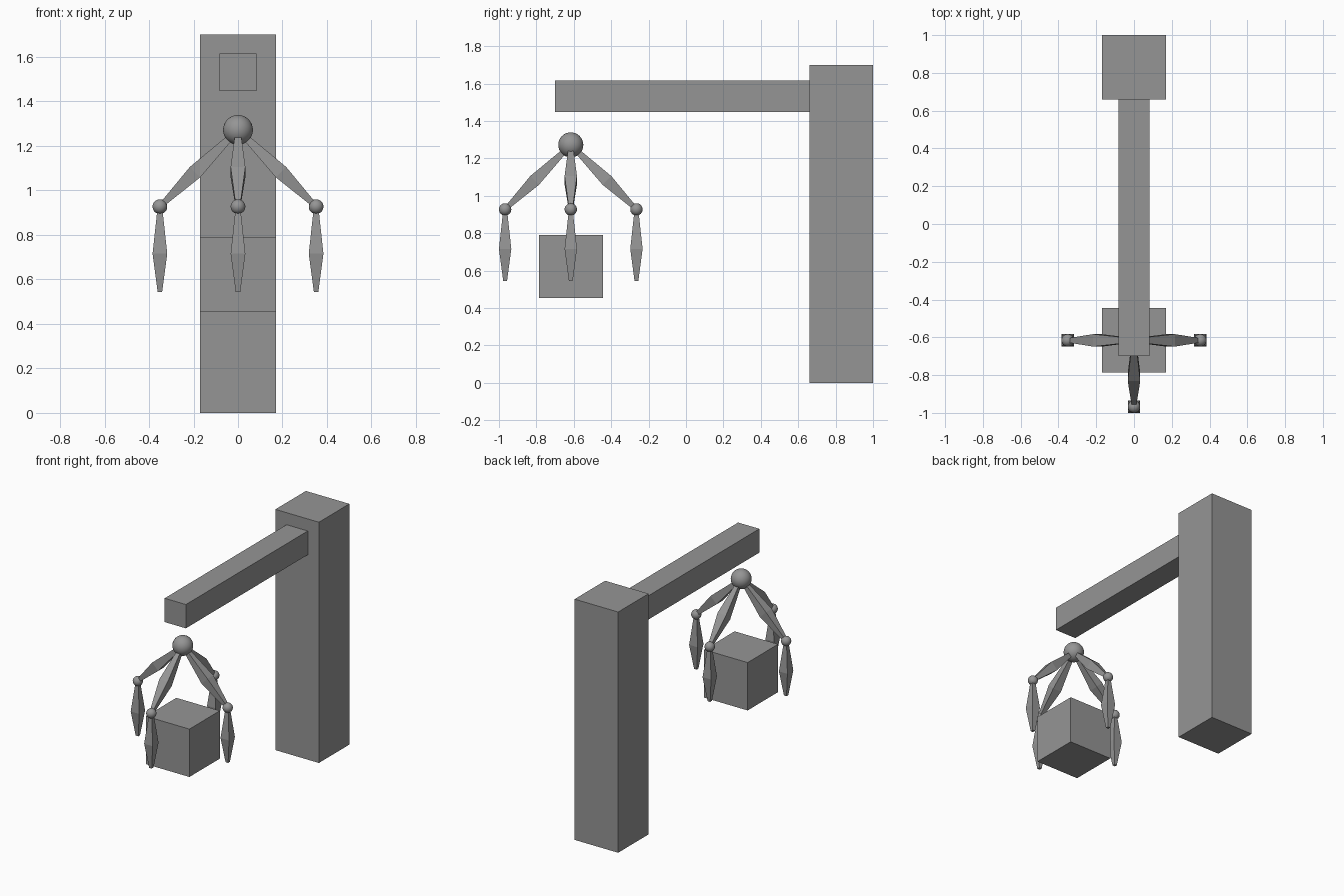
import bpy, bmesh, math
from mathutils import Vector

if "Cube" in bpy.data.objects:
    bpy.data.objects.remove(bpy.data.objects["Cube"])

gray = bpy.data.materials.new("plain gray")
gray.diffuse_color = (0.3, 0.3, 0.3, 1)
gray.use_nodes = True
gray.node_tree.nodes["Principled BSDF"].inputs["Base Color"].default_value = gray.diffuse_color


def box(name, lo, hi):
    lo, hi = Vector(lo), Vector(hi)
    bpy.ops.mesh.primitive_cube_add(size=1, location=(lo + hi) / 2)
    ob = bpy.context.object
    ob.name = name
    ob.scale = hi - lo
    ob.data.materials.append(gray)


def ball(name, pos, radius):
    bpy.ops.mesh.primitive_uv_sphere_add(segments=32, ring_count=16, radius=radius, location=pos)
    ob = bpy.context.object
    ob.name = name
    bpy.ops.object.shade_smooth()
    ob.data.materials.append(gray)


def spindle(name, start, end, side, widest=0.55, tip=0.01, belly=0.033):
    """Four-sided bar, thin at both ends and thick near the middle."""
    start, end, side = Vector(start), Vector(end), Vector(side)
    other = (end - start).normalized().cross(side)
    bm = bmesh.new()
    rings = []
    for t, r in ((0, tip), (widest, belly), (1, tip)):
        c = start.lerp(end, t)
        rings.append([bm.verts.new(c + side * a * r + other * b * r)
                      for a, b in ((-1, -1), (1, -1), (1, 1), (-1, 1))])
    for low, high in zip(rings, rings[1:]):
        for i in range(4):
            j = (i + 1) % 4
            bm.faces.new((low[i], low[j], high[j], high[i]))
    bm.faces.new(rings[0])
    bm.faces.new(rings[-1])
    bmesh.ops.recalc_face_normals(bm, faces=bm.faces)
    mesh = bpy.data.meshes.new(name)
    bm.to_mesh(mesh)
    bm.free()
    mesh.materials.append(gray)
    bpy.context.collection.objects.link(bpy.data.objects.new(name, mesh))


# Crane frame and the lifted load
box("pillar", (-0.17, 0.66, 0), (0.17, 1.0, 1.70))
box("beam", (-0.083, -0.70, 1.447), (0.083, 0.66, 1.615))
box("load_cube", (-0.17, -0.785, 0.453), (0.17, -0.445, 0.791))

# Claw: hub with four jointed fingers
hub = Vector((0, -0.616, 1.272))
ball("claw_hub", hub, 0.067)
for i, label in enumerate(("right", "back", "left", "front")):
    a = i * math.pi / 2
    out = Vector((round(math.cos(a)), round(math.sin(a)), 0))
    side = Vector((-out.y, out.x, 0))
    knee = hub + out * 0.351 + Vector((0, 0, -0.345))
    spindle("upper_finger_" + label, hub, knee, side)
    spindle("lower_finger_" + label, knee, knee + Vector((0, 0, -0.384)), side)
    ball("knuckle_" + label, knee, 0.033)
